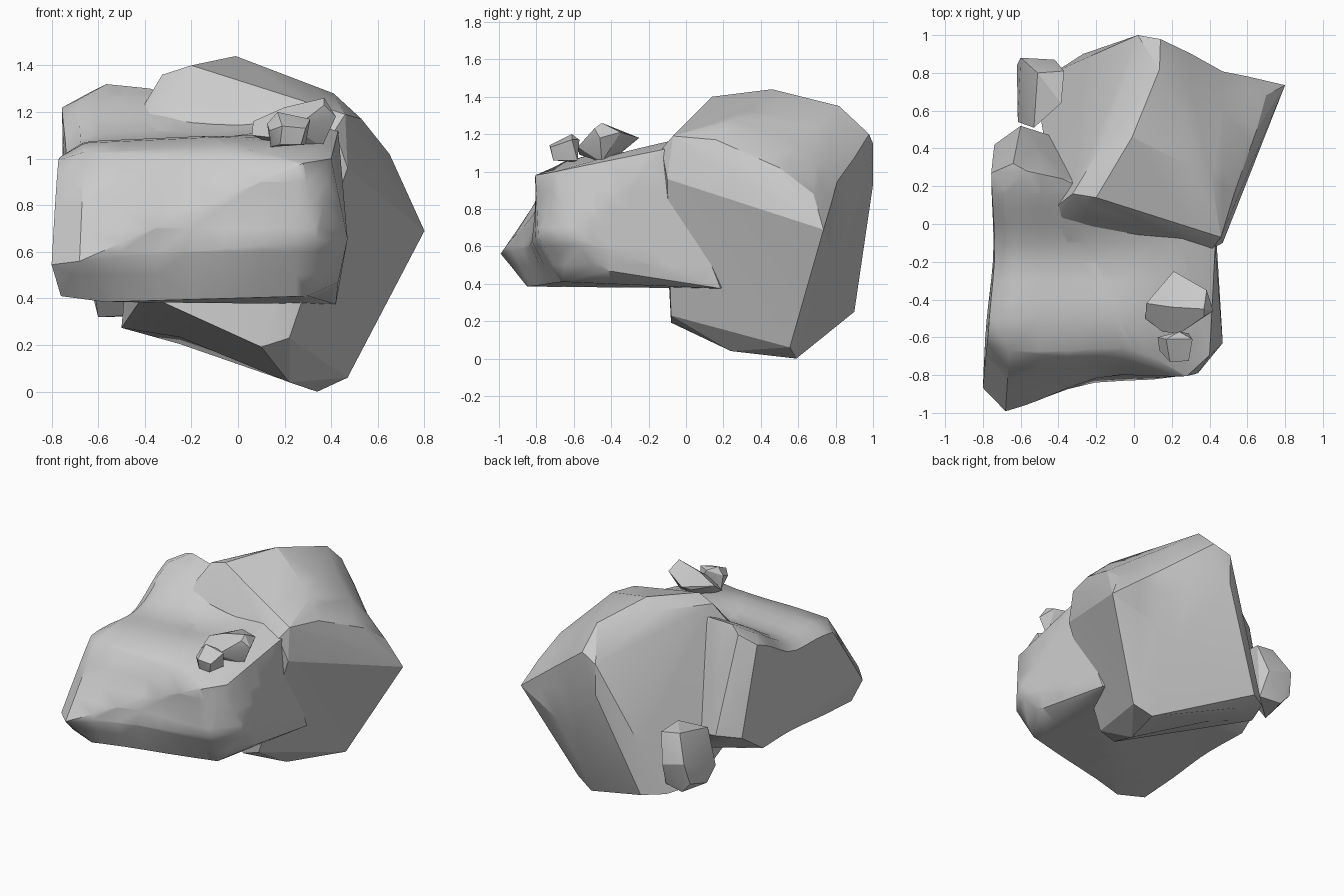
import bpy, bmesh, math
from mathutils import Vector


def bump(v, centre, width):
    return math.exp(-((v - centre) / width) ** 2)


def rock(name, points, flat=4, smooth=26, slices=(), worn=None):
    """Chiselled stone: convex hull of its corners, near-flat facets merged,
    then optionally sliced along axes and hollowed by the function `worn`."""
    bm = bmesh.new()
    for p in points:
        bm.verts.new(p)
    res = bmesh.ops.convex_hull(bm, input=bm.verts)
    junk = {g for g in res["geom_interior"] + res["geom_unused"]
            if isinstance(g, bmesh.types.BMVert)}
    bmesh.ops.delete(bm, geom=list(junk), context='VERTS')
    bmesh.ops.dissolve_limit(bm, angle_limit=math.radians(flat),
                             verts=bm.verts, edges=bm.edges)
    for axis, values in slices:
        normal = Vector([float(i == axis) for i in range(3)])
        for value in values:
            bmesh.ops.bisect_plane(bm, geom=bm.verts[:] + bm.edges[:] + bm.faces[:],
                                   plane_co=normal * value, plane_no=normal)
    if worn:
        for v in bm.verts:
            v.co += Vector(worn(*v.co))
    bmesh.ops.recalc_face_normals(bm, faces=bm.faces)
    me = bpy.data.meshes.new(name)
    bm.to_mesh(me)
    bm.free()
    ob = bpy.data.objects.new(name, me)
    bpy.context.collection.objects.link(ob)
    bpy.ops.object.select_all(action='DESELECT')
    ob.select_set(True)
    bpy.context.view_layer.objects.active = ob
    bpy.ops.object.shade_smooth_by_angle(angle=math.radians(smooth))
    return ob


# Back boulder is hollowed slightly on its rear upper edge and under its base
def back_wear(x, y, z):
    dy = -.05 * bump(x, .47, .17) if y > .65 and z > .75 else 0
    dz = .045 * bump(x, -.22, .18) if z < .32 and y < .75 else 0
    return 0, dy, dz


# Tall back boulder
rock("back_boulder", [
    # ridge strip, right edge then left edge
    (-.20, .14, 1.40), (-.01, .46, 1.44), (.135, .82, 1.35), (.14, .98, 1.20),
    (-.325, .16, 1.36), (-.13, .48, 1.38), (0, .79, 1.28), (.02, 1.0, 1.15),
    (-.415, .09, 1.21), (-.395, .02, 1.17),
    # right shoulder and tip
    (.41, .25, 1.28), (.46, -.07, 1.19), (.415, -.13, 1.12), (.53, .16, 1.17),
    (.65, .50, 1.02), (.70, .69, .88), (.80, .735, .69), (.47, -.10, .96),
    (.67, .40, .77),
    # back, base and front
    (.02, 1.0, .93), (-.27, .90, .25), (-.41, .81, .26), (-.50, .60, .27),
    (.47, .555, .06), (.34, .59, 0), (.22, .24, .04), (.14, .24, .08),
    (.22, -.08, .23), (.10, -.08, .19), (-.40, .0, .42)], smooth=20,
    slices=((0, (-.25, .3, .47, .6)),), worn=back_wear)


# Front boulder is hollowed across its saddle and along its front face
def front_wear(x, y, z):
    side = 1 - min(max((x + .15) / .45, 0), 1)
    dz = -.105 * side * bump(y, -.15, .25) if z > .9 else 0
    ridge = .77 + .44 * (x + .2)
    dy = .095 * bump(x, -.17, .33) * bump(z, ridge, .26) if y < -.55 else 0
    dx = .03 * bump(y, -.15, .3) if x < -.7 else 0
    return dx, dy, dz


rock("front_boulder", [
    # left bevel strip
    (-.775, -.57, 1.0), (-.66, -.67, 1.03), (-.80, -.87, .545), (-.68, -1.0, .56),
    (-.76, -.80, .41), (-.57, -.86, .385),
    # right bevel strip and underside
    (.28, -.82, .98), (.40, -.70, 1.0), (.47, -.63, .655), (.34, -.79, .65),
    (.0, -.70, 1.05), (.30, -.66, .41), (.43, -.42, .47), (.32, -.40, .39),
    (.43, -.11, 1.12), (.43, -.03, .44), (.42, .185, .375),
    # rear hump
    (-.565, .28, 1.325), (-.38, .24, 1.31), (-.64, .32, 1.285), (-.76, .27, 1.225),
    (-.685, .19, 1.27), (-.74, .42, .60), (-.60, .52, .62), (-.76, .20, .45),
    (-.45, .40, .45), (.25, -.06, 1.18)], smooth=38,
    slices=((0, (-.5, -.35, -.2, -.05, .1, .25)),
            (1, (-.5, -.4, -.3, -.2, -.1, 0, .08, .16)),
            (2, (.5, .6, .7, .8, .9))),
    worn=front_wear)

# Small stone low at the rear left
rock("rear_pebble", [
    (-.51, .80, .72), (-.37, .81, .70), (-.385, .64, .72), (-.53, .51, .66),
    (-.60, .88, .55), (-.42, .87, .50), (-.62, .84, .40), (-.615, .54, .42),
    (-.60, .62, .32), (-.55, .83, .32), (-.40, .80, .33)])

# Two small stones resting on the front boulder
rock("top_pebble", [
    (.21, -.25, 1.18), (.17, -.30, 1.15), (.065, -.42, 1.16), (.06, -.50, 1.10),
    (.15, -.57, 1.09), (.24, -.58, 1.13), (.37, -.49, 1.23), (.42, -.46, 1.18),
    (.37, -.45, 1.26), (.385, -.35, 1.21), (.20, -.44, 1.22), (.20, -.42, 1.04),
    (.36, -.45, 1.05)])
rock("top_pebble_small", [
    (.125, -.60, 1.15), (.17, -.61, 1.20), (.24, -.57, 1.17), (.31, -.61, 1.17),
    (.29, -.725, 1.13), (.19, -.73, 1.14), (.135, -.67, 1.12), (.27, -.71, 1.06),
    (.18, -.70, 1.06), (.14, -.60, 1.05), (.29, -.58, 1.06)])
